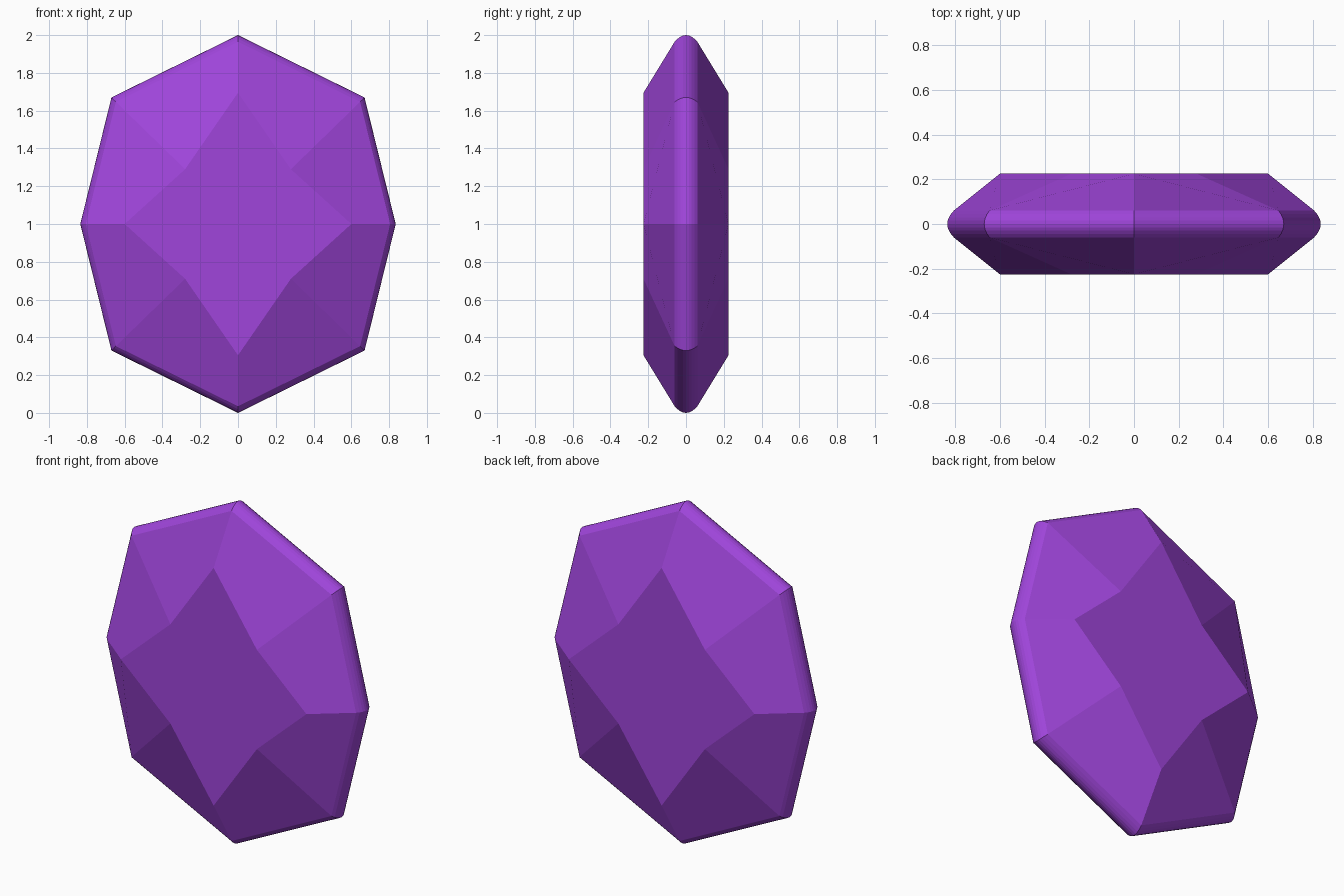
import bpy, bmesh

cube = bpy.data.objects.get("Cube")
if cube:
    bpy.data.objects.remove(cube, do_unlink=True)

HALF_DEPTH = 0.225   # flat star tables
RIM_HALF = 0.06      # half width of the rounded girdle
RIM_INSET = 0.035    # how far the girdle curves inward
RIM_STEPS = 8


def ring_from_quarter(tip_z, mid, tip_x):
    """Eight points around, mirrored from one quarter; odd ones are diagonal."""
    mx, mz = mid
    return [(0, tip_z), (mx, mz), (tip_x, 0), (mx, -mz),
            (0, -tip_z), (-mx, -mz), (-tip_x, 0), (-mx, mz)]


outline = ring_from_quarter(1.0, (0.67, 0.67), 0.835)
star = ring_from_quarter(0.695, (0.28, 0.29), 0.6)

bm = bmesh.new()


def add_ring(points, y, scale=1.0):
    return [bm.verts.new((x * scale, y, 1 + z * scale)) for x, z in points]


# Rounded girdle, built as rings from front to back
rim = []
for i in range(RIM_STEPS + 1):
    t = 2 * i / RIM_STEPS - 1
    rim.append(add_ring(outline, t * RIM_HALF, 1 - RIM_INSET * t * t))
for a, b in zip(rim, rim[1:]):
    for k in range(8):
        n = (k + 1) % 8
        bm.faces.new((a[k], a[n], b[n], b[k]))

# Star table and sloping facets on each side
for side, edge in ((-1, rim[0]), (1, rim[-1])):
    table = add_ring(star, side * HALF_DEPTH)
    bm.faces.new(table)
    for k in range(8):
        n = (k + 1) % 8
        if k % 2:    # start each facet at its diagonal outer corner
            bm.faces.new((edge[k], edge[n], table[n], table[k]))
        else:
            bm.faces.new((edge[n], table[n], table[k], edge[k]))

bmesh.ops.recalc_face_normals(bm, faces=bm.faces)
mesh = bpy.data.meshes.new("gem")
bm.to_mesh(mesh)
bm.free()

# Purple stone
purple = bpy.data.materials.new("purple")
purple.use_nodes = True
colour = (0.35, 0.06, 0.71, 1)
purple.diffuse_color = colour
purple.node_tree.nodes["Principled BSDF"].inputs["Base Color"].default_value = colour
mesh.materials.append(purple)

gem = bpy.data.objects.new("gem", mesh)
bpy.context.collection.objects.link(gem)
